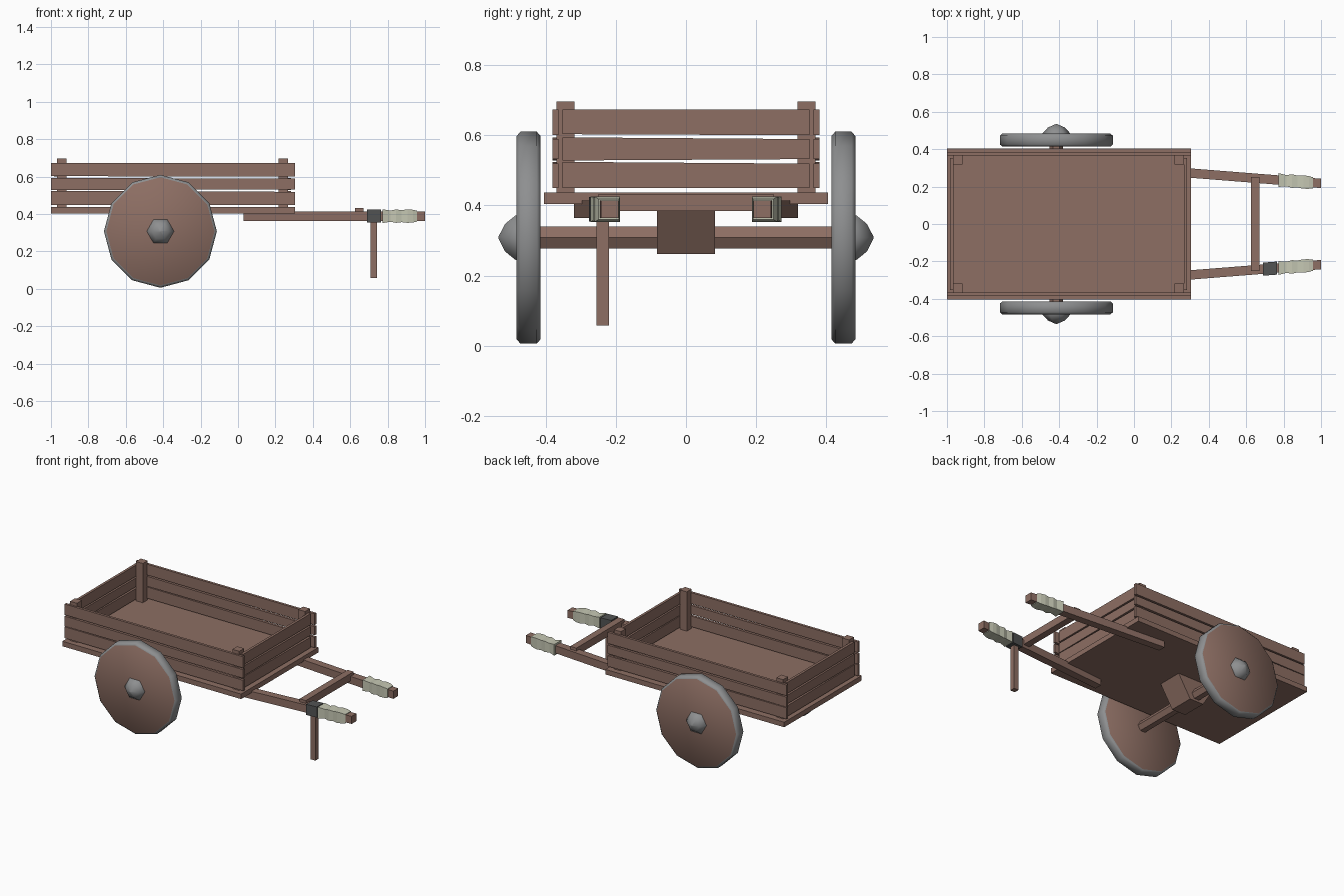
import bpy, bmesh, math

if "Cube" in bpy.data.objects:
    bpy.data.objects.remove(bpy.data.objects["Cube"])

def material(name, rgb):
    m = bpy.data.materials.new(name)
    m.diffuse_color = (*rgb, 1)
    m.use_nodes = True
    m.node_tree.nodes["Principled BSDF"].inputs["Base Color"].default_value = m.diffuse_color
    return m

WOOD = material("brown wood", (0.266, 0.156, 0.125))
IRON = material("grey metal", (0.27, 0.275, 0.28))
DARK = material("dark metal", (0.085, 0.088, 0.088))
CLOTH = material("pale wrap", (0.56, 0.57, 0.45))

def loft(name, rings, *mats, smooth=False):
    """Skin a row of equal rings and cap both ends."""
    bm = bmesh.new()
    vs = [[bm.verts.new(p) for p in r] for r in rings]
    n = len(rings[0])
    for a, b in zip(vs, vs[1:]):
        for i in range(n):
            bm.faces.new((a[i], a[(i + 1) % n], b[(i + 1) % n], b[i]))
    bm.faces.new(vs[0])
    bm.faces.new(vs[-1])
    bmesh.ops.recalc_face_normals(bm, faces=bm.faces)
    me = bpy.data.meshes.new(name)
    bm.to_mesh(me)
    bm.free()
    for m in mats:
        me.materials.append(m)
    for p in me.polygons:
        p.use_smooth = smooth
    ob = bpy.data.objects.new(name, me)
    bpy.context.collection.objects.link(ob)
    return ob

def box(name, x0, x1, y0, y1, z0, z1, mat):
    return loft(name, [[(x0, y0, z), (x1, y0, z), (x1, y1, z), (x0, y1, z)]
                       for z in (z0, z1)], mat)

def disc_ring(r, y, n):
    # ring around the axle line
    return [(-0.415 + r * math.cos(2 * math.pi * i / n), y,
             0.308 + r * math.sin(2 * math.pi * i / n)) for i in range(n)]

def shaft_y(x):
    return 0.272 - 0.079 * (x - 0.305)

def shaft_ring(x, h, s, zoff=0):
    y, z = s * shaft_y(x), 0.389 + zoff
    return [(x, y - h, z - h), (x, y + h, z - h), (x, y + h, z + h), (x, y - h, z + h)]

# Cargo bed
box("bed_floor", -1, 0.305, -0.404, 0.404, 0.404, 0.437, WOOD)

# Plank walls, slightly uneven: (bottom at start, bottom at end, top at start, top at end)
PLANKS = [(0.449, 0.449, 0.524, 0.519), (0.528, 0.532, 0.594, 0.589), (0.603, 0.600, 0.674, 0.674)]
for k, (b0, b1, t0, t1) in enumerate(PLANKS):
    for s in (-1, 1):
        ya, yb = s * 0.364, s * 0.381
        loft(f"side_plank_{k}_{s}", [[(x, ya, b), (x, yb, b), (x, yb, t), (x, ya, t)]
             for x, b, t in ((-1, b0, t0), (0.305, b1, t1))], WOOD)
    for tag, xa, xb in (("rear", -0.983, -0.966), ("front", 0.267, 0.284)):
        loft(f"{tag}_plank_{k}", [[(xa, y, b), (xb, y, b), (xb, y, t), (xa, y, t)]
             for y, b, t in ((-0.352, b0, t0), (0.352, b1, t1))], WOOD)

# Corner posts
for x in (-0.968, 0.217):
    for s in (-1, 1):
        ya, yb = sorted((s * 0.318, s * 0.369))
        box("corner_post", x, x + 0.05, ya, yb, 0.43, 0.696, WOOD)

# Axle and its wedge-shaped support
loft("axle", [disc_ring(0.036, y, 6) for y in (-0.43, 0.43)], WOOD)
loft("axle_block", [[(-0.415 - w, -0.083, z), (-0.415 + w, -0.083, z),
                     (-0.415 + w, 0.083, z), (-0.415 - w, 0.083, z)]
                    for w, z in ((0.05, 0.262), (0.14, 0.406))], WOOD)

# Wheels: wooden faces with a metal tyre, plus domed hubs
for s in (-1, 1):
    profile = ((0.289, 0.414), (0.302, 0.425), (0.302, 0.472), (0.289, 0.483))
    wheel = loft("wheel", [disc_ring(r, s * y, 12) for r, y in profile], WOOD, IRON, smooth=True)
    for p in wheel.data.polygons:
        p.material_index = 0 if abs(p.normal.y) > 0.9 else 1
    hub = ((0.073, 0.475), (0.073, 0.486), (0.045, 0.516), (0.004, 0.534))
    loft("hub", [disc_ring(r, s * y, 6) for r, y in hub], IRON, smooth=True)

# Pull shafts with wavy wrapped grips
GRIP = ((0.772, 0.037), (0.815, 0.030), (0.845, 0.036), (0.875, 0.032),
        (0.905, 0.036), (0.935, 0.034), (0.958, 0.029))
for s in (-1, 1):
    loft("pull_shaft", [shaft_ring(x, 0.025, s) for x in (0.03, 1.0)], WOOD)
    loft("grip", [shaft_ring(x, h, s) for x, h in GRIP], CLOTH)

# Crossbar, clamp and prop leg
box("crossbar", 0.625, 0.67, -0.25, 0.25, 0.384, 0.433, WOOD)
loft("leg_clamp", [shaft_ring(x, 0.035, -1) for x in (0.69, 0.765)], DARK)
box("prop_leg", 0.709, 0.743, -0.255, -0.22, 0.058, 0.37, WOOD)
